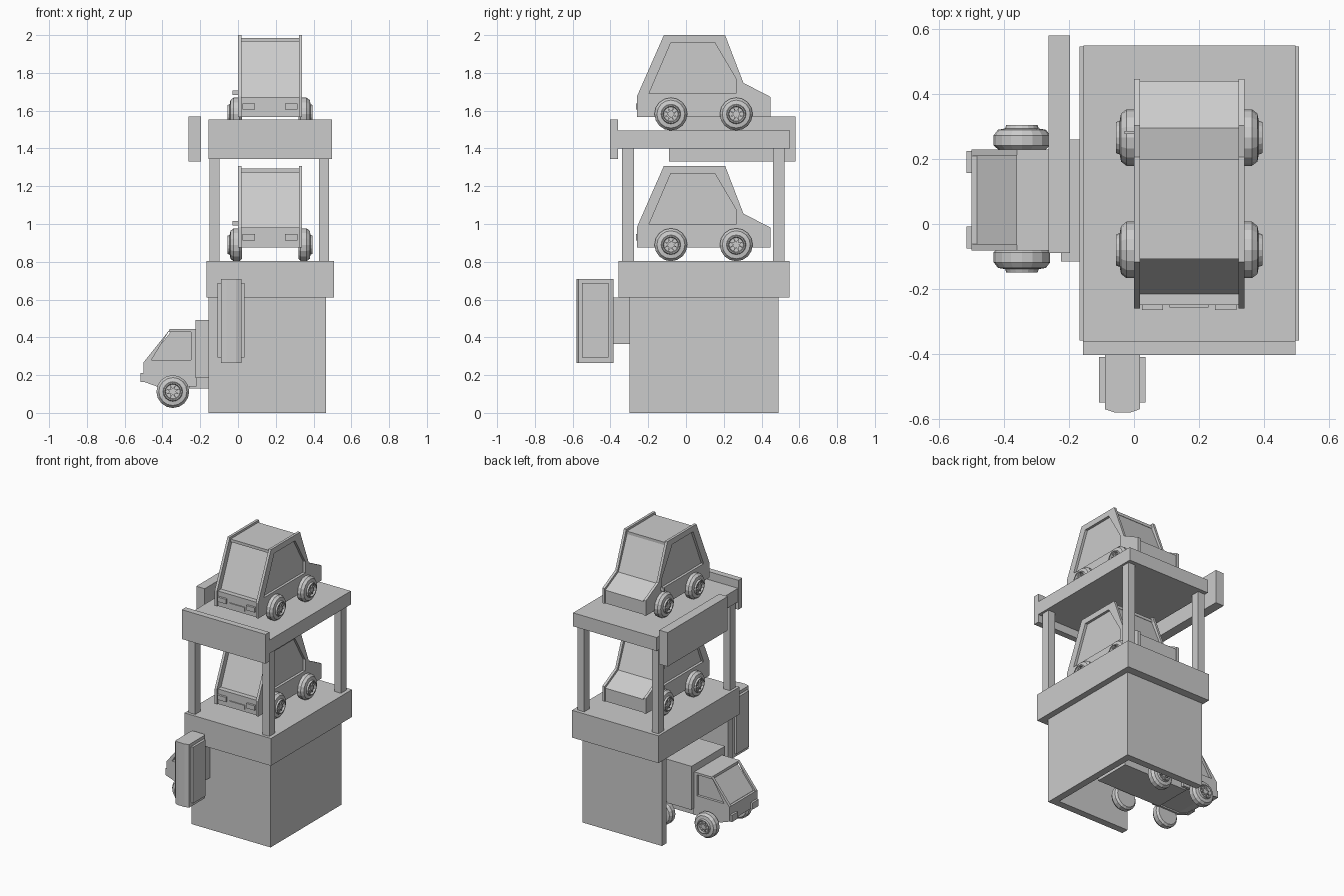
import bpy, bmesh
from math import sin, cos, pi
from mathutils import Vector

if "Cube" in bpy.data.objects:
    bpy.data.objects.remove(bpy.data.objects["Cube"])


def finish(bm, name):
    bmesh.ops.recalc_face_normals(bm, faces=bm.faces[:])
    me = bpy.data.meshes.new(name)
    bm.to_mesh(me)
    bm.free()
    ob = bpy.data.objects.new(name, me)
    bpy.context.collection.objects.link(ob)
    return ob


def box(name, x0, x1, y0, y1, z0, z1):
    bm = bmesh.new()
    bmesh.ops.create_cube(bm, size=1)
    for v in bm.verts:
        v.co = (x1 if v.co.x > 0 else x0, y1 if v.co.y > 0 else y0, z1 if v.co.z > 0 else z0)
    return finish(bm, name)


def place(axis, u, w, d):
    """Profile point (u, w) at depth d along the given axis."""
    return {'X': (d, u, w), 'Y': (u, d, w), 'Z': (u, w, d)}[axis]


def prism(name, loops, axis, d0, d1):
    """Extrude an outline; further loops become holes."""
    bm = bmesh.new()
    edges = []
    for pts in loops:
        vs = [bm.verts.new(place(axis, u, w, d0)) for u, w in pts]
        if len(loops) == 1:
            bm.faces.new(vs)
        else:
            edges += [bm.edges.new((vs[i], vs[i - 1])) for i in range(len(vs))]
    if edges:
        bmesh.ops.triangle_fill(bm, use_beauty=True, use_dissolve=False, edges=edges)
    ext = bmesh.ops.extrude_face_region(bm, geom=bm.faces[:])
    move = Vector(place(axis, 0, 0, d1 - d0))
    bmesh.ops.translate(bm, vec=move, verts=[v for v in ext['geom'] if isinstance(v, bmesh.types.BMVert)])
    return finish(bm, name)


# Tyre and rim section: radius, distance outward
WHEEL = [(.074, 0), (.087, .012), (.087, .043), (.074, .06), (.052, .064),
         (.048, .075), (.042, .075), (.038, .062)]


def wheel(name, axis, u, w, d, side, n=16):
    bm = bmesh.new()
    rings = []
    for r, h in WHEEL:
        rings.append([bm.verts.new(place(axis, u + r * cos(2 * pi * i / n), w + r * sin(2 * pi * i / n),
                                         d + side * h)) for i in range(n)])
    for a, b in zip(rings, rings[1:]):
        for i in range(n):
            bm.faces.new((a[i], a[i - 1], b[i - 1], b[i]))
    bm.faces.new(rings[0])
    bm.faces.new(rings[-1])
    finish(bm, name)
    # Hub with spokes as one star outline
    star = [(u + r * cos(pi * i / 8), w + r * sin(pi * i / 8))
            for i in range(16) for r in [.038 if i % 2 else .015]]
    prism(name + "_spokes", [star], axis, d + side * .06, d + side * .07)


def car(tag, z):
    def up(pts):
        return [(y, h + z) for y, h in pts]
    # Inner shell
    shell = up([(-.25, .072), (.44, .072), (.44, .165), (.295, .238), (.195, .475),
                (-.09, .475), (-.215, .178), (-.25, .178)])
    prism(tag + "_shell", [shell], 'X', .018, .322)
    # Side panels with window openings
    outline = up([(-.26, .072), (.447, .072), (.447, .178), (.304, .252), (.207, .505),
                  (-.117, .505), (-.26, .18)])
    window = up([(-.196, .195), (.266, .195), (.266, .272), (.152, .465), (-.08, .465)])
    for side, x in (("left", 0), ("right", .322)):
        prism(f"{tag}_{side}_panel", [outline, window], 'X', x, x + .018)
    box(tag + "_roof", .018, .322, -.108, .2, z + .47, z + .49)
    # Lamps, plate and mirror
    for side, x in (("left", .025), ("right", .25)):
        box(f"{tag}_{side}_lamp", x, x + .065, -.265, -.245, z + .11, z + .143)
    box(tag + "_plate", .11, .23, -.257, -.245, z + .09, z + .12)
    box(tag + "_mirror", -.03, .005, .277, .287, z + .188, z + .213)
    for end, y in (("rear", -.08), ("front", .266)):
        wheel(f"{tag}_{end}_left_wheel", 'X', y, z + .087, .02, -1)
        wheel(f"{tag}_{end}_right_wheel", 'X', y, z + .087, .32, 1)


# Garage walls, open on the left side and underneath
box("garage_front_wall", -.155, .465, -.30, -.25, 0, .61)
box("garage_back_wall", -.155, .465, .44, .49, 0, .61)
box("garage_right_wall", .415, .465, -.25, .44, 0, .61)
box("lower_deck", -.168, .508, -.358, .547, .61, .803)

# Posts, upper deck and fascia boards
for side, x in (("left", -.15), ("right", .43)):
    for end, y in (("front", -.338), ("back", .46)):
        box(f"{end}_{side}_post", x, x + .052, y, y + .062, .80, 1.40)
box("upper_deck", -.155, .497, -.37, .55, 1.40, 1.495)
box("front_fascia", -.157, .497, -.403, -.36, 1.345, 1.552)
box("left_fascia", -.263, -.197, -.09, .58, 1.33, 1.57)

# Parked cars
car("lower_car", .803)
car("upper_car", 1.495)

# Hanging sign with chamfered front edge
core = [(-.085, -.385), (.013, -.385), (.018, -.40), (.018, -.57), (-.01, -.58),
        (-.06, -.58), (-.09, -.57), (-.09, -.40)]
prism("sign_core", [core], 'Z', .265, .71)
box("sign_panels", -.108, .035, -.55, -.41, .292, .688)
box("sign_bracket", -.065, -.01, -.39, -.30, .365, .61)

# Truck cab: shell, windscreen frame and side panels
cab = [(-.50, .165), (-.43, .14), (-.22, .14), (-.22, .443), (-.36, .443), (-.50, .268)]
cab_in = [(-.485, .165), (-.43, .15), (-.22, .15), (-.22, .43), (-.355, .43), (-.483, .27)]
cab_window = [(-.46, .28), (-.248, .28), (-.248, .43), (-.385, .43 - .012)]
cab_window[2:] = [(-.248, .428), (-.372, .428)]
cab_window = [(-.458, .28), *cab_window[1:]]
prism("cab_shell", [cab_in], 'Y', -.062, .212)
for side, y in (("front", -.082), ("back", .21)):
    prism(f"cab_{side}_panel", [cab, cab_window], 'Y', y, y + .02)
box("cab_roof", -.362, -.22, -.065, .213, .425, .443)
box("cab_nose", -.50, -.47, -.065, .213, .165, .268)
for side, y in (("front", -.075), ("back", .157)):
    box(f"truck_{side}_lamp", -.515, -.49, y, y + .067, .163, .21)

# Truck cargo box, chassis and wheels
box("cargo_box", -.225, .25, -.115, .26, .185, .493)
box("truck_chassis", -.26, .25, -.06, .21, .13, .19)
for end, x in (("front", -.345), ("rear", 0)):
    wheel(f"truck_{end}_near_wheel", 'Y', x, .113, -.075, -1)
    wheel(f"truck_{end}_far_wheel", 'Y', x, .113, .23, 1)
